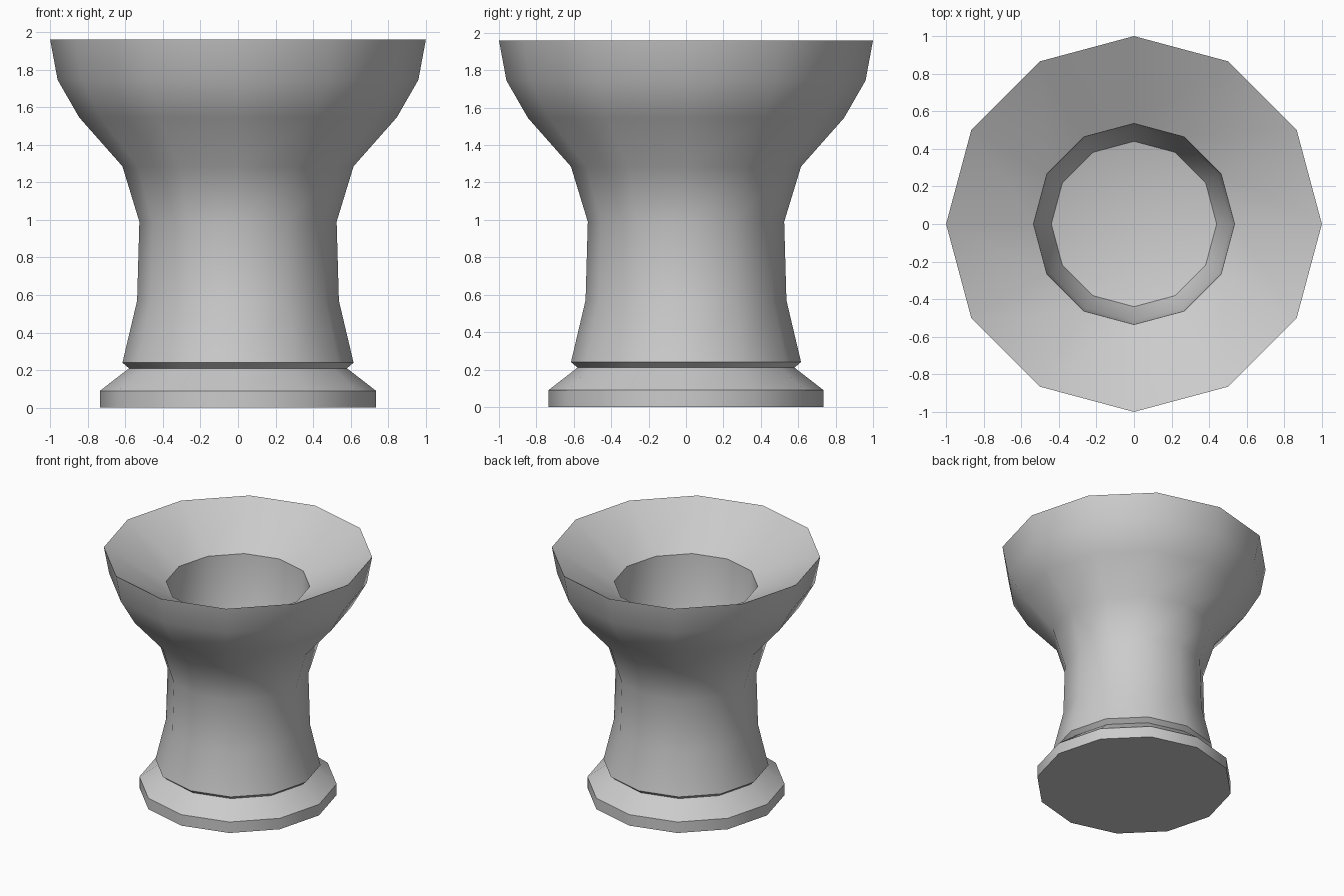
import bpy, bmesh, math

if "Cube" in bpy.data.objects:
    bpy.data.objects.remove(bpy.data.objects["Cube"])

SIDES = 12


def lathe(name, profile):
    """Spin a (radius, z) profile round z; radius 0 becomes a single pole."""
    bm = bmesh.new()
    rings = []
    for r, z in profile:
        if r == 0:
            rings.append([bm.verts.new((0, 0, z))] * SIDES)
        else:
            rings.append([bm.verts.new((r * math.cos(2 * math.pi * i / SIDES),
                                        r * math.sin(2 * math.pi * i / SIDES), z))
                          for i in range(SIDES)])
    for a, b in zip(rings, rings[1:]):
        for i in range(SIDES):
            j = (i + 1) % SIDES
            bm.faces.new(list(dict.fromkeys((a[i], a[j], b[j], b[i]))))
    bmesh.ops.recalc_face_normals(bm, faces=bm.faces)
    mesh = bpy.data.meshes.new(name)
    bm.to_mesh(mesh)
    bm.free()
    obj = bpy.data.objects.new(name, mesh)
    bpy.context.collection.objects.link(obj)
    bpy.ops.object.select_all(action='DESELECT')
    obj.select_set(True)
    bpy.context.view_layer.objects.active = obj
    bpy.ops.object.shade_smooth_by_angle(angle=math.radians(45))
    return obj


foot = [(0, 0), (0.735, 0), (0.735, 0.09), (0.58, 0.21)]
stem = [(0.615, 0.24), (0.537, 0.57), (0.525, 0.99), (0.615, 1.285)]
bowl = [(0.845, 1.545), (0.96, 1.745), (1.0, 1.96)]
# Sloping rim, then the deep smooth hollow
hollow = [(0.535, 1.70), (0.515, 1.30), (0.44, 1.10), (0, 0.99)]

lathe("flared_pedestal_cup", foot + stem + bowl + hollow)
